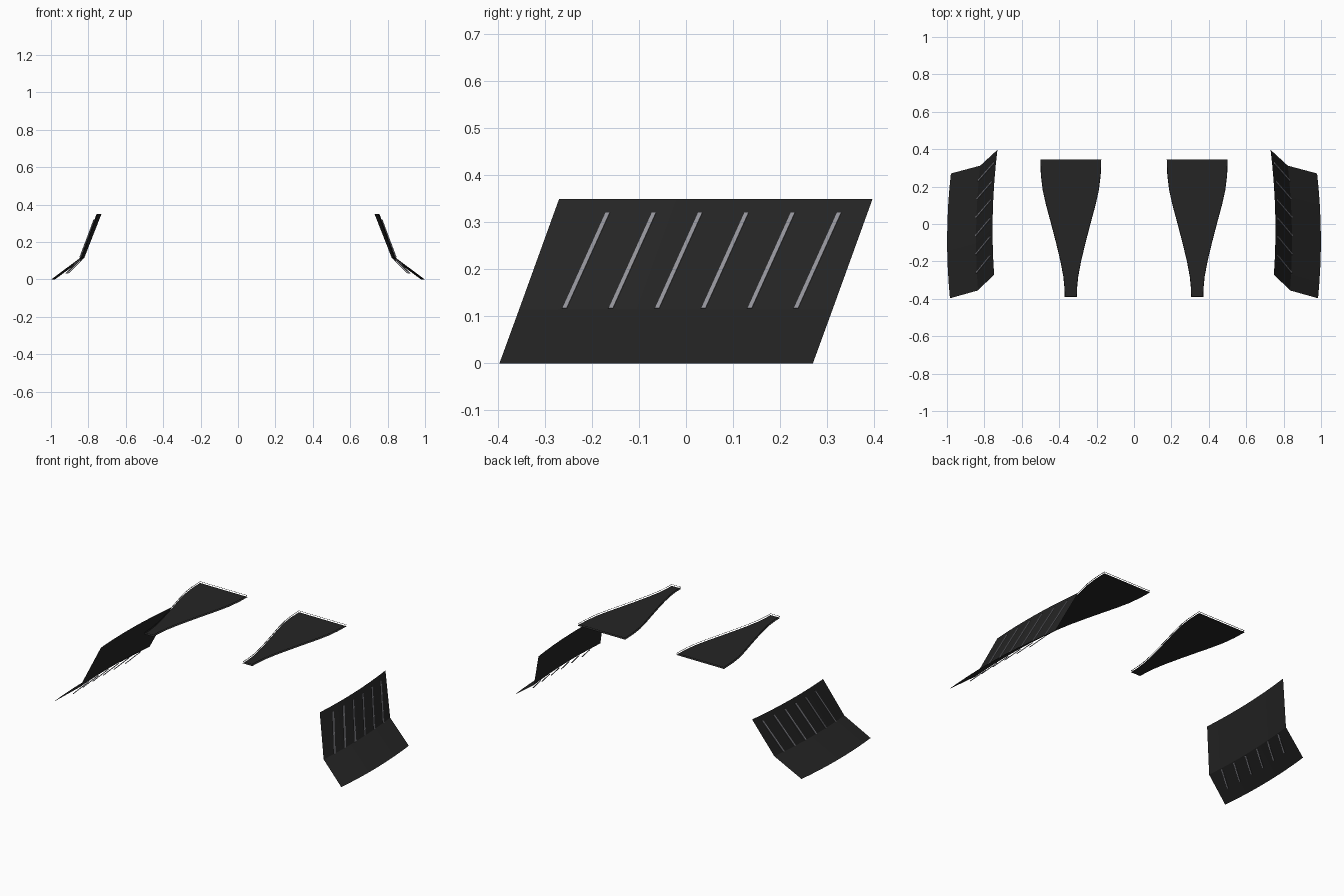
import bpy, bmesh
from mathutils import Vector

if "Cube" in bpy.data.objects:
    bpy.data.objects.remove(bpy.data.objects["Cube"])


def material(name, rgb):
    m = bpy.data.materials.new(name)
    m.diffuse_color = (*rgb, 1)
    m.use_nodes = True
    m.node_tree.nodes["Principled BSDF"].inputs["Base Color"].default_value = m.diffuse_color
    return m


BLACK = material("matte_black", (0.018, 0.018, 0.018))
GREY = material("light_grey", (0.29, 0.29, 0.32))


def make(name, verts, faces, mat):
    me = bpy.data.meshes.new(name)
    me.from_pydata([tuple(v) for v in verts], [], faces)
    me.materials.append(mat)
    bm = bmesh.new()
    bm.from_mesh(me)
    bmesh.ops.recalc_face_normals(bm, faces=bm.faces)
    bm.to_mesh(me)
    bm.free()
    ob = bpy.data.objects.new(name, me)
    bpy.context.collection.objects.link(ob)
    return ob


# Fin rows, bottom to top: z, front y, back y, front x, back x, bow
ROWS = [(0.0, -0.397, 0.27, 0.984, 0.979, 0.0175),
        (0.115, -0.355, 0.312, 0.834, 0.822, 0.016),
        (0.35, -0.27, 0.397, 0.748, 0.73, 0.016)]
SEG = 8


def row_point(row, t):
    z, y0, y1, x0, x1, bow = row
    return Vector((x0 + (x1 - x0) * t + bow * 4 * t * (1 - t), y0 + (y1 - y0) * t, z))


def surface(y, z):
    """Point on the fin at the given y and z."""
    lo, hi = (ROWS[0], ROWS[1]) if z < ROWS[1][0] else (ROWS[1], ROWS[2])
    f = (z - lo[0]) / (hi[0] - lo[0])
    row = [a + (b - a) * f for a, b in zip(lo, hi)]
    return row_point(row, (y - row[1]) / (row[2] - row[1]))


def bar(a, b, out, width=0.010, thick=0.004):
    """Corners of a thin slat from a to b."""
    w, o = Vector((0, width / 2, 0)), out.normalized() * thick / 2
    return [p + sw * w + so * o for p in (a, b)
            for sw, so in ((-1, -1), (1, -1), (1, 1), (-1, 1))]


BOX = [(0, 1, 2, 3), (4, 7, 6, 5), (0, 4, 5, 1), (1, 5, 6, 2), (2, 6, 7, 3), (3, 7, 4, 0)]


def slats(name, side, segments, out):
    verts, faces = [], []
    for a, b in segments:
        n = len(verts)
        verts += [Vector((v.x * side, v.y, v.z)) for v in bar(a, b, out)]
        faces += [tuple(i + n for i in f) for f in BOX]
    make(name, verts, faces, GREY)


# Top panel half widths from front to back
PROFILE = [(-0.39, 0.033), (-0.34, 0.034), (-0.28, 0.040), (-0.2, 0.055), (-0.1, 0.079),
           (0.0, 0.105), (0.1, 0.132), (0.18, 0.150), (0.26, 0.160), (0.345, 0.163)]
PANEL_X = 0.338


def outline(z, inset=0.0):
    pts = [(y, w - inset) for y, w in PROFILE]
    pts[0] = (pts[0][0] + inset, pts[0][1])
    pts[-1] = (pts[-1][0] - inset, pts[-1][1])
    return [(w, y, z) for y, w in pts] + [(-w, y, z) for y, w in reversed(pts)]


for side, tag in ((1, "right"), (-1, "left")):
    # Folded, gently bowed side fin
    verts = [row_point(r, i / SEG) for r in ROWS for i in range(SEG + 1)]
    for v in verts:
        v.x *= side
    k = SEG + 1
    faces = [(j * k + i, j * k + i + 1, (j + 1) * k + i + 1, (j + 1) * k + i)
             for j in range(2) for i in range(SEG)]
    make(tag + "_side_fin", verts, faces, BLACK)

    # Slanted slats on the outer face and below the fold
    up_out = Vector((0.93, 0, 0.36))
    low_out = Vector((0.7, 0, 0.7))
    upper, lower = [], []
    for i in range(6):
        y = -0.259 + i * 0.0985
        upper.append((surface(y, 0.116) + up_out * 0.003,
                      surface(y + 0.092, 0.32) + up_out * 0.003))
        a = surface(y, 0.112) - low_out * 0.004
        lower.append((a, a + Vector((0.075, -0.037, -0.077))))
    slats(tag + "_outer_slats", side, upper, up_out)
    slats(tag + "_under_slats", side, lower, low_out)

    # Flared top panel: quad strip between its two curved edges
    n = len(PROFILE)
    cx = Vector((side * PANEL_X, 0, 0))
    strip = [(i, i + 1, 2 * n - 2 - i, 2 * n - 1 - i) for i in range(n - 1)]
    make(tag + "_top_panel", [Vector(p) + cx for p in outline(0.581)], strip, BLACK)

    # Narrow rim floating just above the panel edge
    m = 2 * n
    rim = [Vector(p) + cx for p in outline(0.591) + outline(0.591, 0.004)]
    make(tag + "_top_rim", rim,
         [(i, (i + 1) % m, m + (i + 1) % m, m + i) for i in range(m)], BLACK)
